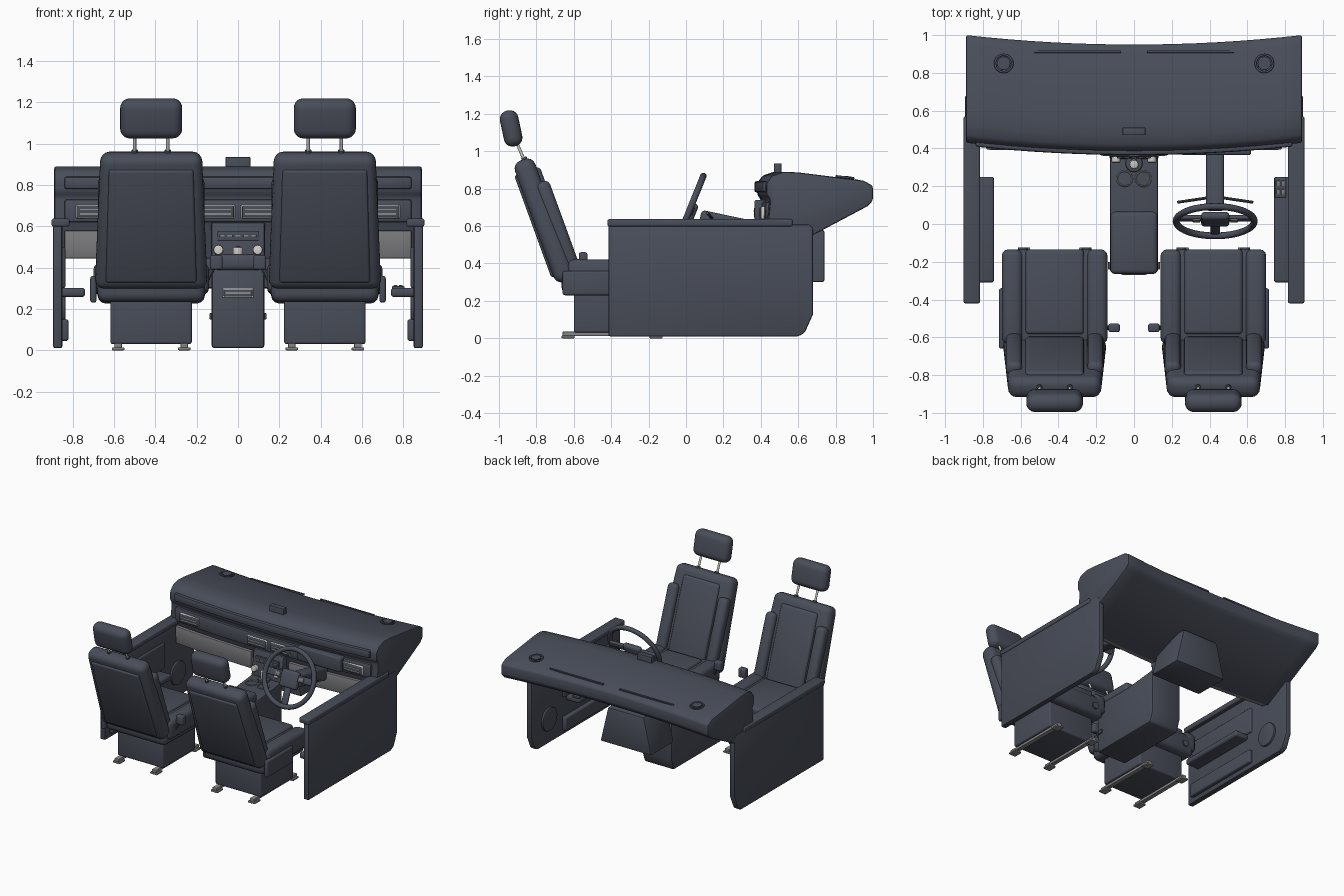
import bpy, bmesh, math
from mathutils import Matrix, Vector

if "Cube" in bpy.data.objects:
    bpy.data.objects.remove(bpy.data.objects["Cube"], do_unlink=True)


def material(name, rgb):
    m = bpy.data.materials.new(name)
    m.use_nodes = True
    m.diffuse_color = (*rgb, 1)
    m.node_tree.nodes["Principled BSDF"].inputs["Base Color"].default_value = (*rgb, 1)
    return m


SLATE = material("slate upholstery", (0.066, 0.075, 0.1))
GREY = material("grey trim", (0.2, 0.2, 0.21))
SILVER = material("silver", (0.62, 0.6, 0.56))
METAL = material("rail metal", (0.24, 0.24, 0.25))


def finish(bm, name, mat, bevel=0.0, segs=3, matrix=None):
    """Round the sharp edges, then turn the bmesh into an object."""
    bmesh.ops.recalc_face_normals(bm, faces=bm.faces)
    if bevel:
        edges = [e for e in bm.edges if e.calc_face_angle(0) > math.radians(28)]
        bmesh.ops.bevel(bm, geom=edges, offset=bevel, segments=segs, profile=0.5,
                        affect='EDGES', clamp_overlap=True)
    if matrix:
        bm.transform(matrix)
    me = bpy.data.meshes.new(name)
    bm.to_mesh(me)
    bm.free()
    me.materials.append(mat)
    me.polygons.foreach_set("use_smooth", [True] * len(me.polygons))
    me.set_sharp_from_angle(angle=math.radians(35))
    ob = bpy.data.objects.new(name, me)
    bpy.context.scene.collection.objects.link(ob)
    return ob


def block(name, center, size, mat=SLATE, bevel=0.01, tilt=0, taper=1, segs=3, frame=None):
    """Rounded box; taper narrows the top in x, tilt leans it back."""
    bm = bmesh.new()
    bmesh.ops.create_cube(bm, size=1)
    for v in bm.verts:
        if v.co.z > 0:
            v.co.x *= taper
        v.co = Vector(a * b for a, b in zip(v.co, size))
    m = Matrix.Translation(center) @ Matrix.Rotation(math.radians(tilt), 4, 'X')
    return finish(bm, name, mat, bevel, segs, frame @ m if frame else m)


def span(name, x, y, z, mat=SLATE, bevel=0.01, **kw):
    """Rounded box from ranges."""
    return block(name, [(a + b) / 2 for a, b in (x, y, z)],
                 [abs(b - a) for a, b in (x, y, z)], mat, bevel, **kw)


def rod(name, a, b, r, mat=SLATE, bevel=0.0, sides=24):
    a, b = Vector(a), Vector(b)
    bm = bmesh.new()
    bmesh.ops.create_cone(bm, cap_ends=True, segments=sides, radius1=r, radius2=r,
                          depth=(b - a).length)
    m = Matrix.Translation((a + b) / 2) @ (b - a).to_track_quat('Z', 'Y').to_matrix().to_4x4()
    return finish(bm, name, mat, bevel, 2, m)


def ring(name, major, minor, matrix, mat=SLATE, n=48):
    bpy.ops.mesh.primitive_torus_add(major_radius=major, minor_radius=minor,
                                     major_segments=n, minor_segments=10)
    ob = bpy.context.object
    ob.name = name
    ob.data.transform(matrix @ ob.matrix_world.inverted())
    ob.data.materials.append(mat)
    bpy.ops.object.shade_smooth()
    return ob


def bow(x):
    return -0.05 * (1 - (x / 0.89) ** 2)


def loft(name, profile, x0, x1, mat=SLATE, bevel=0.0, curved=True, steps=16):
    """Sweep a (y, z) profile along x, following the dashboard curve."""
    bm = bmesh.new()
    n = steps if curved else 1
    rows = []
    for i in range(n + 1):
        x = x0 + (x1 - x0) * i / n
        rows.append([bm.verts.new((x, y + (bow(x) if curved else 0), z)) for y, z in profile])
    for a, b in zip(rows, rows[1:]):
        for j in range(len(profile)):
            k = (j + 1) % len(profile)
            bm.faces.new((a[j], a[k], b[k], b[j]))
    bm.faces.new(rows[0])
    bm.faces.new(rows[-1])
    return finish(bm, name, mat, bevel, 2)


# Dashboard shell, padded band and lower trim
loft("dashboard", [(0.47, 0.44), (0.455, 0.6), (0.44, 0.63), (0.45, 0.74), (0.43, 0.77),
                   (0.43, 0.83), (0.46, 0.87), (0.52, 0.89), (0.6, 0.887), (0.95, 0.843),
                   (1.0, 0.815), (1.0, 0.735), (0.97, 0.705)], -0.89, 0.89, bevel=0.012)
loft("dashboard_pad", [(0.415, 0.78), (0.415, 0.84), (0.45, 0.84), (0.45, 0.78)],
     -0.84, 0.84, bevel=0.012)
loft("vent_band", [(0.428, 0.62), (0.432, 0.73), (0.47, 0.73), (0.47, 0.62)],
     -0.84, 0.84, bevel=0.012)
span("display", (-0.06, 0.06), (0.47, 0.51), (0.86, 0.935), bevel=0.004)
for s, side in ((1, "left"), (-1, "right")):
    loft(f"{side}_lower_trim", [(0.44, 0.445), (0.435, 0.58), (0.47, 0.58), (0.475, 0.445)],
         *sorted((s * 0.16, s * 0.84)), mat=GREY, bevel=0.006)
    # Air vents: silver frame, dark core, slats
    for label, cx in (("inner", 0.1), ("outer", 0.7)):
        y, x = 0.425 + bow(cx), s * cx
        span(f"{side}_{label}_vent_frame", (x - 0.085, x + 0.085), (y - 0.005, y + 0.02),
             (0.637, 0.705), SILVER, 0.008)
        span(f"{side}_{label}_vent", (x - 0.08, x + 0.08), (y - 0.012, y + 0.02),
             (0.642, 0.7), SLATE, 0.006)
        for z in (0.66, 0.68):
            span(f"{side}_{label}_vent_slat", (x - 0.065, x + 0.065), (y - 0.015, y),
                 (z - 0.002, z + 0.002), SILVER, 0)
    # Defroster slot and tweeter on the dash top
    block(f"{side}_defroster", (s * 0.3, 0.912, 0.845), (0.46, 0.012, 0.01), bevel=0, tilt=-7)
    rod(f"{side}_tweeter", (s * 0.69, 0.85, 0.84), (s * 0.69, 0.851, 0.867), 0.035)
    ring(f"{side}_tweeter_rim", 0.046, 0.006, Matrix.Translation((s * 0.69, 0.85, 0.861))
         @ Matrix.Rotation(math.radians(-7), 4, 'X'), n=28)

# Centre stack and the duct housing behind it
loft("centre_stack", [(0.34, 0.4), (0.375, 0.62), (0.48, 0.62), (0.48, 0.4)],
     -0.13, 0.13, bevel=0.012, curved=False)
block("duct_housing", (0, 0.6, 0.44), (0.44, 0.28, 0.28), bevel=0.012, taper=0.7, segs=2)
span("stack_screen", (-0.1, 0.1), (0.355, 0.38), (0.53, 0.575), bevel=0.004)
for i in range(5):
    x = (i - 2) * 0.038
    span("stack_button", (x - 0.013, x + 0.013), (0.348, 0.37), (0.548, 0.558), GREY, 0.002)
for x in (-0.095, 0.095):
    rod("climate_knob", (x, 0.325, 0.487), (x, 0.37, 0.48), 0.023, SILVER, 0.004)

# Console with armrest, cup holders, gear knob, rear vent
loft("console", [(-0.255, 0.01), (-0.255, 0.4), (0.06, 0.4), (0.36, 0.43), (0.36, 0.1),
                 (0.33, 0.01)], -0.128, 0.128, bevel=0.015, curved=False)
block("armrest", (0, -0.1, 0.425), (0.25, 0.33, 0.08), bevel=0.025)
for x in (-0.05, 0.05):
    ring("cup_holder", 0.04, 0.004, Matrix.Translation((x, 0.24, 0.422)), METAL, 24)
rod("gear_boot", (0, 0.32, 0.42), (0, 0.32, 0.44), 0.045, SLATE, 0.006)
rod("gear_knob", (0, 0.32, 0.43), (0, 0.315, 0.5), 0.024, SILVER, 0.008)
span("console_vent_frame", (-0.075, 0.075), (-0.262, -0.25), (0.255, 0.3), SILVER, 0.004)
span("console_vent", (-0.07, 0.07), (-0.268, -0.25), (0.26, 0.295), SLATE, 0.004)
span("console_vent_slat", (-0.06, 0.06), (-0.27, -0.26), (0.275, 0.279), SILVER, 0)
for x in (-0.128, 0.128):
    block("console_clip", (x, -0.22, 0.165), (0.02, 0.04, 0.03), bevel=0.004)

# Steering wheel, column, stalks
wheel = Matrix.Translation((0.43, 0.015, 0.675)) @ Matrix.Rotation(math.radians(68), 4, 'X')
ring("steering_wheel_rim", 0.207, 0.018, wheel)
block("wheel_hub", (0, -0.01, -0.015), (0.15, 0.13, 0.045), bevel=0.02, frame=wheel)
for x in (-1, 1):
    block("wheel_spoke", (x * 0.13, 0.01, -0.012), (0.14, 0.05, 0.022), bevel=0.008, frame=wheel)
    block("wheel_buttons", (x * 0.1, 0.01, 0.0), (0.04, 0.03, 0.012), GREY, 0.003, frame=wheel)
    rod("stalk", (0.43 + x * 0.03, 0.14, 0.64), (0.43 + x * 0.2, 0.115, 0.67), 0.008, sides=10)
block("wheel_lower_spoke", (0, -0.13, -0.012), (0.05, 0.14, 0.022), bevel=0.008, frame=wheel)
block("steering_column", (0.43, 0.25, 0.6), (0.095, 0.36, 0.1), bevel=0.02, tilt=-12)
span("instrument_panel", (0.25, 0.62), (0.365, 0.43), (0.63, 0.74), bevel=0.012)

# Seats
for s, side in ((1, "left"), (-1, "right")):
    cx = s * 0.42
    lean = Matrix.Translation((cx, -0.757, 0.63)) @ Matrix.Rotation(math.radians(20), 4, 'X')
    block(f"{side}_backrest", (0, 0, 0), (0.545, 0.115, 0.69), bevel=0.045, taper=0.9,
          segs=4, frame=lean)
    block(f"{side}_back_panel", (0, -0.055, -0.01), (0.44, 0.03, 0.58), bevel=0.013,
          taper=0.93, frame=lean)
    block(f"{side}_back_pad", (0, 0.05, 0.0), (0.31, 0.05, 0.56), bevel=0.02, frame=lean)
    block(f"{side}_cushion", (cx, -0.4, 0.315), (0.52, 0.53, 0.17), bevel=0.04, tilt=-1)
    block(f"{side}_cushion_pad", (cx, -0.36, 0.385), (0.31, 0.45, 0.06), bevel=0.02, tilt=-1)
    for k in (-1, 1):
        block(f"{side}_back_bolster", (k * 0.215, 0.055, -0.05), (0.085, 0.08, 0.5),
              bevel=0.03, frame=lean)
        block(f"{side}_cushion_bolster", (cx + k * 0.225, -0.385, 0.345), (0.11, 0.5, 0.15),
              bevel=0.035, tilt=-1)
        rod(f"{side}_headrest_post", (cx + k * 0.08, -0.855, 0.93),
            (cx + k * 0.08, -0.92, 1.08), 0.008, SILVER, sides=12)
        rod(f"{side}_post_collar", (cx + k * 0.08, -0.857, 0.94),
            (cx + k * 0.08, -0.867, 0.968), 0.015, sides=12)
        # Floor rails with feet
        x = cx + k * 0.16
        span(f"{side}_rail", (x - 0.018, x + 0.018), (-0.66, -0.13), (0.012, 0.035), METAL, 0.004)
        for y in (-0.63, -0.16):
            span(f"{side}_rail_foot", (x - 0.03, x + 0.03), (y - 0.035, y + 0.035),
                 (0, 0.014), METAL, 0.004)
        rod(f"{side}_cushion_peg", (cx + k * 0.17, -0.15, 0.3), (cx + k * 0.17, -0.125, 0.3), 0.025)
    block(f"{side}_headrest", (cx, -0.935, 1.122), (0.3, 0.1, 0.195), bevel=0.046, tilt=12, segs=5)
    span(f"{side}_seat_base", (cx - 0.197, cx + 0.197), (-0.6, -0.2), (0.03, 0.29), bevel=0.012)
    block(f"{side}_seat_side_trim", (s * 0.7, -0.5, 0.295), (0.03, 0.32, 0.13), bevel=0.012)
    rod(f"{side}_buckle_stalk", (s * 0.2, -0.55, 0.25), (s * 0.12, -0.55, 0.4), 0.012, sides=10)
    block(f"{side}_buckle", (s * 0.105, -0.55, 0.425), (0.06, 0.045, 0.07), bevel=0.01)

# Doors
for s, side in ((1, "left"), (-1, "right")):
    loft(f"{side}_door", [(-0.415, 0.01), (0.6, 0.01), (0.635, 0.03), (0.68, 0.13),
                          (0.68, 0.59), (0.66, 0.61), (-0.415, 0.61)],
         *sorted((s * 0.85, s * 0.895)), bevel=0.01, curved=False)
    span(f"{side}_door_sill", (s * 0.815, s * 0.902), (-0.42, 0.57), (0.598, 0.637), bevel=0.01)
    block(f"{side}_door_armrest", (s * 0.8, -0.03, 0.28), (0.12, 0.56, 0.045), bevel=0.015)
    span(f"{side}_door_panel", (s * 0.835, s * 0.86), (-0.36, 0.3), (0.3, 0.5), bevel=0.012)
    span(f"{side}_door_pocket", (s * 0.82, s * 0.86), (-0.36, 0.3), (0.045, 0.15), bevel=0.012)
    rod(f"{side}_door_speaker", (s * 0.86, 0.47, 0.2), (s * 0.835, 0.47, 0.2), 0.09, SLATE, 0.006)
# Window switches on the driver's armrest
span("switch_panel", (0.745, 0.805), (0.14, 0.25), (0.295, 0.31), bevel=0.004)
for y in (0.17, 0.215):
    for x in (0.762, 0.788):
        span("window_switch", (x - 0.009, x + 0.009), (y - 0.014, y + 0.014), (0.305, 0.315), GREY, 0.002)
